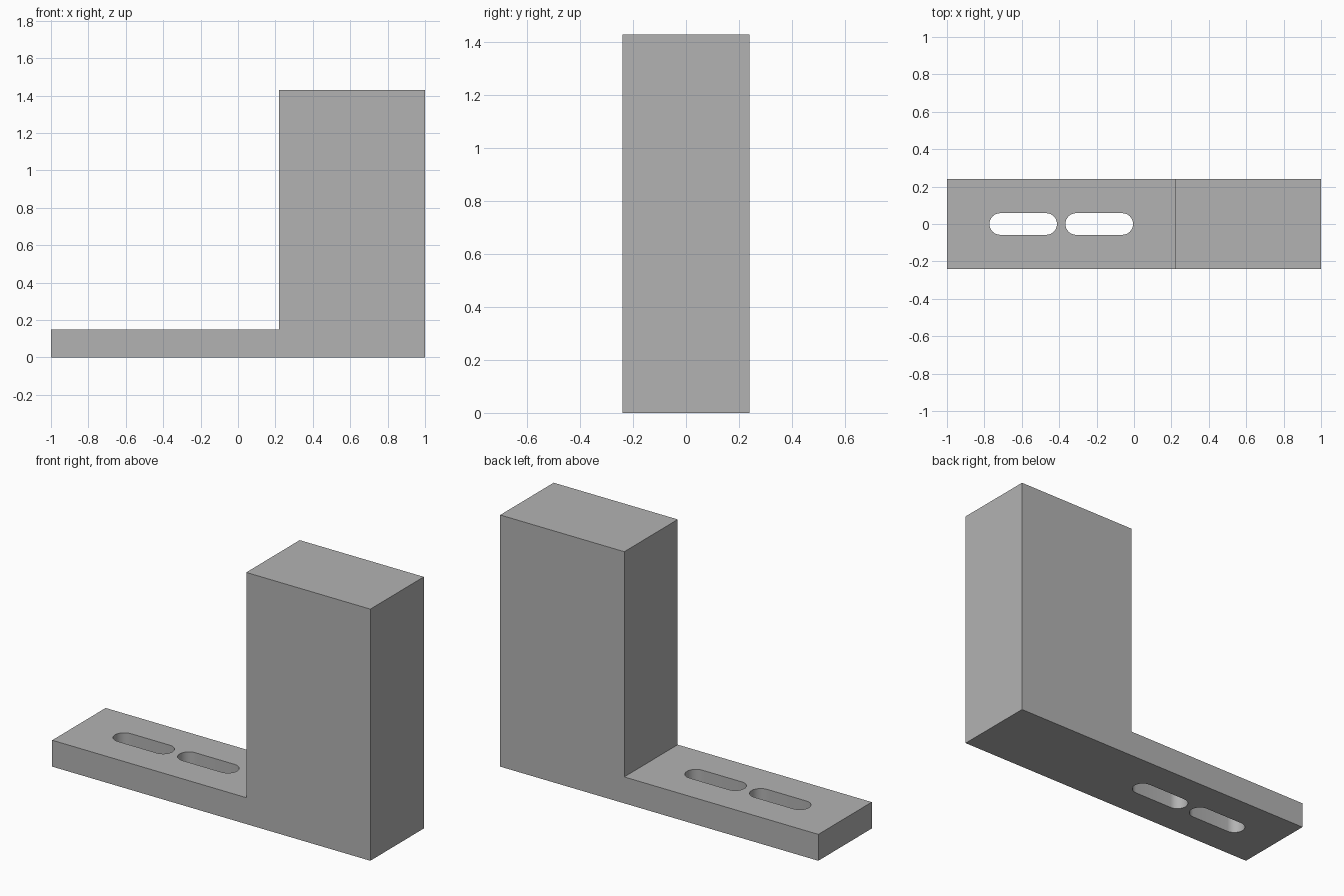
import bpy
import bmesh
from math import pi, sin, cos, radians
from mathutils import Vector

default = bpy.data.objects.get("Cube")
if default:
    bpy.data.objects.remove(default, do_unlink=True)

HALF_DEPTH, PLATE_TOP, BLOCK_TOP, STEP_X = 0.24, 0.15, 1.43, 0.22
SLOT_RADIUS, ARC_STEPS = 0.058, 16

grey = bpy.data.materials.new("plain grey")
grey.use_nodes = True
colour = (0.45, 0.45, 0.45, 1)
grey.diffuse_color = colour
grey.node_tree.nodes["Principled BSDF"].inputs["Base Color"].default_value = colour


def extrude_profile(name, points, offset):
    """Closed solid made by sweeping a flat outline along an offset."""
    bm = bmesh.new()
    face = bm.faces.new([bm.verts.new(p) for p in points])
    result = bmesh.ops.extrude_face_region(bm, geom=[face], use_keep_orig=True)
    moved = [g for g in result["geom"] if isinstance(g, bmesh.types.BMVert)]
    bmesh.ops.translate(bm, verts=moved, vec=Vector(offset))
    bmesh.ops.recalc_face_normals(bm, faces=bm.faces)
    mesh = bpy.data.meshes.new(name)
    bm.to_mesh(mesh)
    bm.free()
    mesh.materials.append(grey)
    obj = bpy.data.objects.new(name, mesh)
    bpy.context.collection.objects.link(obj)
    return obj


def slot_outline(x_min, x_max, z):
    """Outline of a slot with rounded ends."""
    points = []
    for cx, start in ((x_max - SLOT_RADIUS, -pi / 2), (x_min + SLOT_RADIUS, pi / 2)):
        for i in range(ARC_STEPS + 1):
            a = start + pi * i / ARC_STEPS
            points.append((cx + SLOT_RADIUS * cos(a), SLOT_RADIUS * sin(a), z))
    return points


# Bracket: slotted foot plate and tall block in one L-shaped solid
side = [(-1, 0), (1, 0), (1, BLOCK_TOP), (STEP_X, BLOCK_TOP),
        (STEP_X, PLATE_TOP), (-1, PLATE_TOP)]
bracket = extrude_profile("bracket", [(x, -HALF_DEPTH, z) for x, z in side],
                          (0, 2 * HALF_DEPTH, 0))

# Two mounting slots through the foot plate
cutters = []
for x_min, x_max in ((-0.773, -0.412), (-0.367, -0.005)):
    cutter = extrude_profile("slot_cutter", slot_outline(x_min, x_max, -0.1),
                             (0, 0, PLATE_TOP + 0.2))
    cutter.hide_render = True
    cutters.append(cutter)
    cut = bracket.modifiers.new("slot", 'BOOLEAN')
    cut.operation = 'DIFFERENCE'
    cut.solver = 'EXACT'
    cut.object = cutter

bpy.ops.object.select_all(action='DESELECT')
bpy.context.view_layer.objects.active = bracket
bracket.select_set(True)
for modifier in list(bracket.modifiers):
    bpy.ops.object.modifier_apply(modifier=modifier.name)
for cutter in cutters:
    bpy.data.objects.remove(cutter, do_unlink=True)

# Smooth slot ends, crisp block edges
bpy.ops.object.shade_smooth_by_angle(angle=radians(30))
